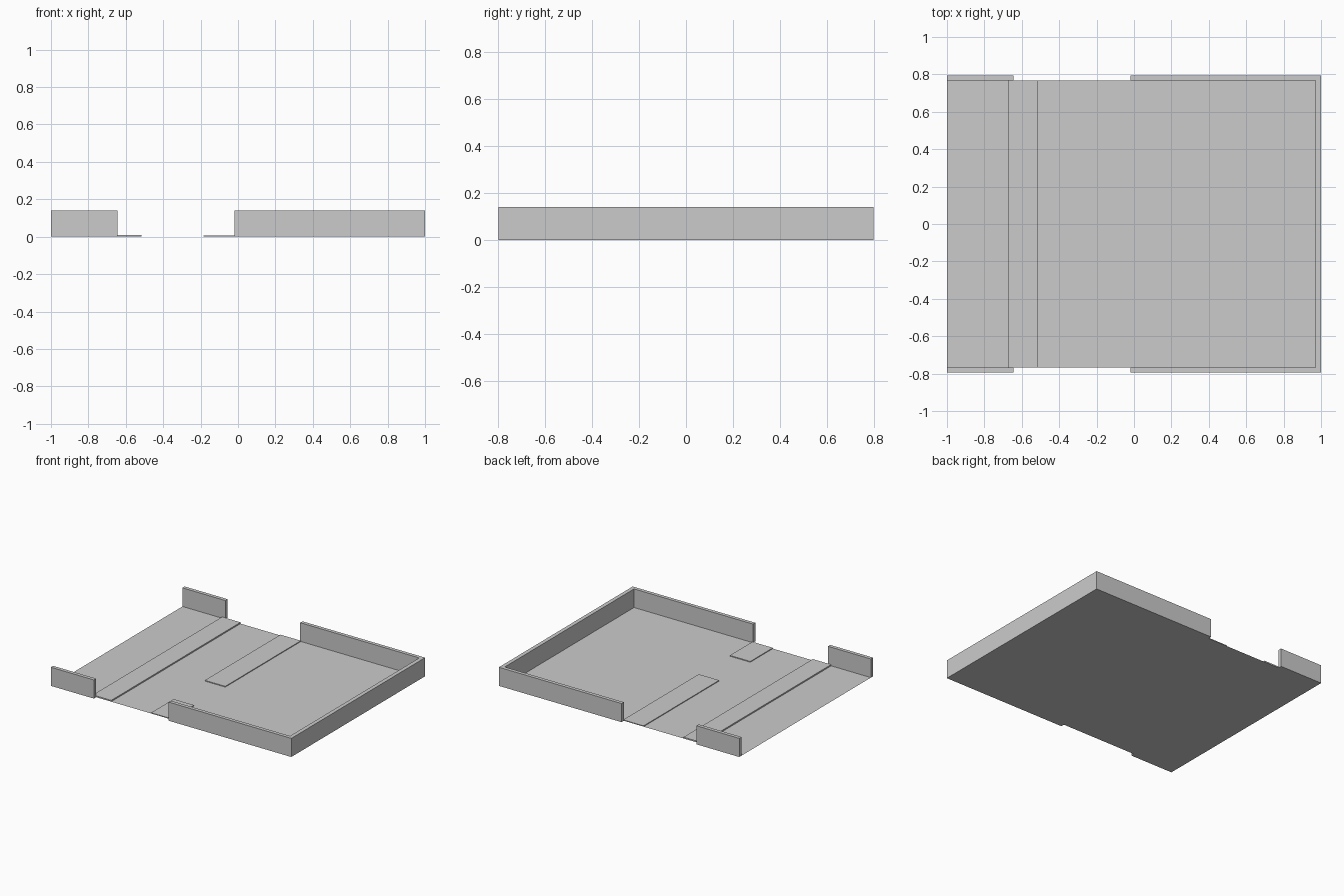
import bpy, bmesh

if "Cube" in bpy.data.objects:
    bpy.data.objects.remove(bpy.data.objects["Cube"])

OUT_Y, IN_Y, IN_X, H = 0.795, 0.768, 0.97, 0.14


def prism(name, pts, z0, z1):
    """Extrude a flat outline from z0 to z1 (a single sheet if equal)."""
    bm = bmesh.new()
    face = bm.faces.new([bm.verts.new((x, y, z0)) for x, y in pts])
    if z1 > z0:
        geo = bmesh.ops.extrude_face_region(bm, geom=[face], use_keep_orig=True)["geom"]
        bmesh.ops.translate(bm, vec=(0, 0, z1 - z0),
                            verts=[g for g in geo if isinstance(g, bmesh.types.BMVert)])
        bmesh.ops.recalc_face_normals(bm, faces=bm.faces)
    me = bpy.data.meshes.new(name)
    bm.to_mesh(me)
    bm.free()
    ob = bpy.data.objects.new(name, me)
    bpy.context.collection.objects.link(ob)
    return ob


def rect(x0, x1, y0, y1):
    return [(x0, y0), (x1, y0), (x1, y1), (x0, y1)]


# Thin floor sheet
prism("floor", rect(-1, IN_X, -IN_Y, IN_Y), 0, 0)

# U-shaped wall wrapping the right end
prism("end_wall", [(-0.02, -OUT_Y), (1, -OUT_Y), (1, OUT_Y), (-0.02, OUT_Y),
                   (-0.02, IN_Y), (IN_X, IN_Y), (IN_X, -IN_Y), (-0.02, -IN_Y)], 0, H)

# Short side walls at the open left end
for side, s in (("front", -1), ("back", 1)):
    y0, y1 = sorted((s * IN_Y, s * OUT_Y))
    prism(f"{side}_short_wall", rect(-1, -0.643, y0, y1), 0, H)

# Raised threshold strip and the two low partition bases
prism("threshold", rect(-0.67, -0.517, -IN_Y, IN_Y), 0, 0.01)
prism("long_partition_base", rect(-0.185, -0.015, -0.13, IN_Y), 0, 0.006)
prism("short_partition_base", rect(-0.185, -0.015, -IN_Y, -0.5), 0, 0.006)
